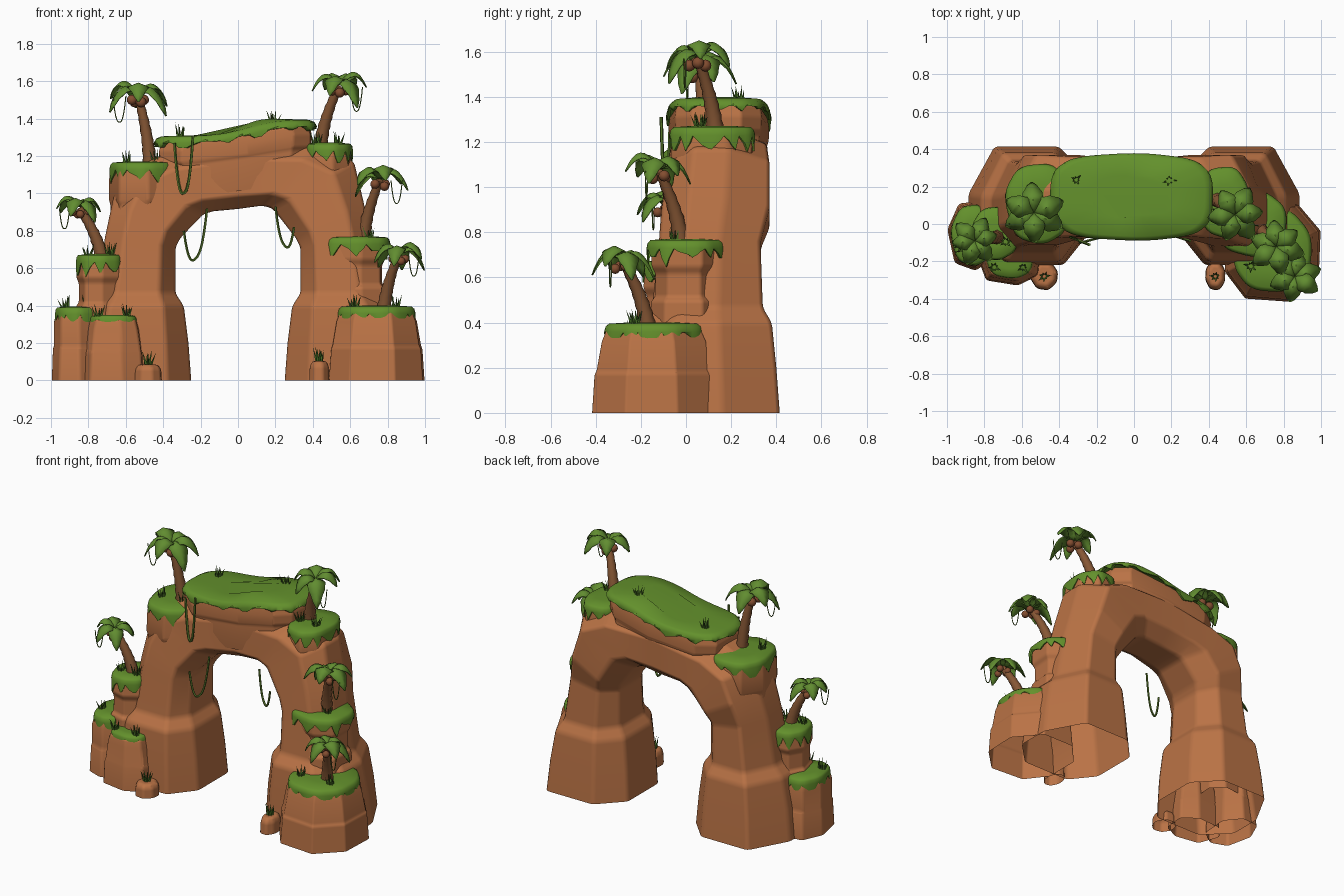
import bpy, bmesh, math, random
from mathutils import Vector

if "Cube" in bpy.data.objects:
    bpy.data.objects.remove(bpy.data.objects["Cube"])

random.seed(4)


def mat(name, c):
    m = bpy.data.materials.new(name)
    m.diffuse_color = (*c, 1)
    m.use_nodes = True
    m.node_tree.nodes["Principled BSDF"].inputs["Base Color"].default_value = m.diffuse_color
    return m


ROCK = mat("orange_rock", (0.49, 0.17, 0.06))
GRASS = mat("grass_green", (0.125, 0.28, 0.025))
LEAF = mat("leaf_green", (0.12, 0.265, 0.03))
BLADE = mat("dark_blade_green", (0.06, 0.15, 0.018))
VINE = mat("vine_green", (0.10, 0.19, 0.025))
BARK = mat("bark_brown", (0.24, 0.095, 0.035))
NUT = mat("coconut_brown", (0.23, 0.075, 0.03))


def make(name, verts, faces, material, bevel=0.0, angle=45):
    me = bpy.data.meshes.new(name)
    me.from_pydata([tuple(v) for v in verts], [], faces)
    bm = bmesh.new()
    bm.from_mesh(me)
    bmesh.ops.recalc_face_normals(bm, faces=bm.faces)
    bm.to_mesh(me)
    bm.free()
    me.materials.append(material)
    ob = bpy.data.objects.new(name, me)
    bpy.context.collection.objects.link(ob)
    if bevel:
        me.polygons.foreach_set("use_smooth", [True] * len(me.polygons))
        b = ob.modifiers.new("soft_edges", "BEVEL")
        b.width, b.segments, b.harden_normals = bevel, 2, True
        b.limit_method, b.angle_limit = "ANGLE", 0.3
    else:
        bpy.ops.object.select_all(action="DESELECT")
        bpy.context.view_layer.objects.active = ob
        ob.select_set(True)
        bpy.ops.object.shade_smooth_by_angle(angle=math.radians(angle))
    return ob


def loft(rings, cap_end=True):
    n = len(rings[0])
    faces = [(k * n + i, k * n + (i + 1) % n, (k + 1) * n + (i + 1) % n, (k + 1) * n + i)
             for k in range(len(rings) - 1) for i in range(n)]
    if cap_end:
        faces.append(tuple(range((len(rings) - 1) * n, len(rings) * n)))
    return [v for r in rings for v in r], faces


def footprint(cx, cy, rx, ry, n=7, turn=0.3, square=1.0):
    # n-sided outline stretched to fill its box
    p = []
    for k in range(n):
        a = turn + 2 * math.pi * k / n + random.uniform(-.08, .08)
        p.append([math.copysign(abs(f(a)) ** square, f(a)) for f in (math.cos, math.sin)])
    mx, my = (max(abs(q[i]) for q in p) for i in (0, 1))
    return [(cx + rx * x / mx, cy + ry * y / my) for x, y in p]


def rock(name, outline, c, levels, lift=lambda x: 0):
    # stacked layers of one footprint, open underneath
    rings = []
    for z, s in levels:
        ring = []
        for x, y in outline:
            j = s * random.uniform(0.985, 1.0)
            px = c[0] + (x - c[0]) * j
            ring.append((px, c[1] + (y - c[1]) * j, z + lift(px)))
        rings.append(ring)
    make(name, *loft(rings), ROCK, bevel=0.018)


def grass(name, outline, c, z, drip, grow, lift=lambda x: 0):
    # rounded turf cap with a pointed dripping hem
    pts = outline
    for _ in range(3):
        pts = [(a[0] * (1 - t) + b[0] * t, a[1] * (1 - t) + b[1] * t)
               for a, b in zip(pts, pts[1:] + pts[:1]) for t in (0.2, 0.8)]
    drops = []
    while len(drops) < len(pts):
        w, d = random.choice((4, 5, 6, 7)), random.uniform(0.45, 1) * drip
        drops += [drip * 0.32 + d * 0.68 * (1 - abs(2 * k / w - 1)) for k in range(w)]
    rings = []
    for s, dz, hem in ((.97, 0, 1), (1.02, 0, 1), (1.03, -.035, 0), (1, -.012, 0), (.93, 0, 0), (.5, .006, 0)):
        rings.append([(c[0] + (x - c[0]) * s * grow, c[1] + (y - c[1]) * s * grow,
                       z + lift(x) + (-drops[k] if hem else dz)) for k, (x, y) in enumerate(pts)])
    make(name, *loft(rings), GRASS, angle=60)


def tube(name, pts, radii, material, n=6):
    rings = []
    for i, p in enumerate(pts):
        d = (pts[min(i + 1, len(pts) - 1)] - pts[max(i - 1, 0)]).normalized()
        u = d.cross(Vector((0.1, 1, 0.05))).normalized()
        v = d.cross(u)
        rings.append([p + radii[i] * (u * math.cos(a) + v * math.sin(a))
                      for a in (2 * math.pi * k / n for k in range(n))])
    make(name, *loft(rings), material)


def vine(name, a, b, sag, r=0.006):
    a, b = Vector(a), Vector(b)
    pts = [a.lerp(b, k / 14) - Vector((0, 0, sag * (1 - abs(k / 7 - 1) ** 2.6))) for k in range(15)]
    tube(name, pts, [r] * 15, VINE, 5)


def palm(name, base, top, size, turn):
    b, t = Vector(base), Vector(top)
    mid = b.lerp(t, 0.2)
    mid.z = (b.z + t.z) / 2
    us = [k / 14 for k in range(15)]
    tube(name + "_trunk", [b * (1 - u) ** 2 + mid * 2 * u * (1 - u) + t * u * u for u in us],
         [(0.037 - 0.017 * u) * (1.08 if k % 2 else 0.97) for k, u in enumerate(us)], BARK, 8)
    # broad folded fronds
    verts, faces = [], []
    for f in range(6):
        a = turn + f * math.pi / 3 + random.uniform(-.12, .12)
        L, up = size * random.uniform(.92, 1.08), random.uniform(1.05, 1.7)
        d, s = Vector((math.cos(a), math.sin(a), 0)), Vector((-math.sin(a), math.cos(a), 0))
        o = len(verts)
        for k in range(9):
            u = k / 8
            w = L * 0.33 * math.sin(math.pi * (u ** 0.8 * 0.96 + .03)) ** 0.75 * (1 if k % 2 else .92)
            c = t + d * L * u * (1.04 - .14 * u) + Vector((0, 0, 0.015 + L * (up * u - 1.75 * u * u)))
            for q in (-1, 0, 1):
                verts.append(c + s * w * q - Vector((0, 0, abs(q) * w * 0.4)))
        faces += [(o + 3 * k + q, o + 3 * k + q + 1, o + 3 * k + q + 4, o + 3 * k + q + 3)
                  for k in range(8) for q in (0, 1)]
    make(name + "_fronds", verts, faces, LEAF, angle=40).modifiers.new("thickness", "SOLIDIFY").thickness = 0.006
    # coconuts and a thin creeper under the crown
    for k in range(4):
        a = turn + k * math.pi / 2
        bpy.ops.mesh.primitive_uv_sphere_add(segments=12, ring_count=8, radius=size * 0.15,
            location=t + Vector((.036 * math.cos(a), .036 * math.sin(a), -.02 - .012 * (k % 2))))
        ob = bpy.context.object
        ob.name = name + "_coconut"
        ob.data.materials.append(NUT)
        bpy.ops.object.shade_smooth()
    side = size if t.x > 0 else -size
    vine(name + "_vine", t + Vector((side * .35, -.05, 0)), t + Vector((side * .72, -.06, 0)), size * .75, 0.003)


def tuft(x, y, z):
    verts, faces = [], []
    for k in range(7):
        a, h, lean = k * 0.9 + x * 9, random.uniform(.045, .075), random.uniform(.015, .045)
        o, d = len(verts), Vector((math.cos(a), math.sin(a), 0))
        root = Vector((x, y, z - .01)) + d * .012
        verts += [root + .009 * Vector((math.cos(a + j * 2.1), math.sin(a + j * 2.1), 0)) for j in range(3)]
        verts.append(Vector((x, y, z + h)) + d * lean)
        faces += [(o, o + 1, o + 3), (o + 1, o + 2, o + 3), (o + 2, o, o + 3)]
    make("grass_tuft", verts, faces, BLADE, angle=20)


# main arch: left half sections (inner x, inner z, outer x, outer z, front y, back y), mirrored
half = [(-.25, 0, -.885, 0, -.22, .415), (-.265, .2, -.86, .2, -.215, .40), (-.29, .40, -.82, .40, -.20, .38),
        (-.335, .465, -.76, .465, -.15, .34), (-.335, .71, -.71, .77, -.12, .33), (-.31, .76, -.67, .96, -.11, .37),
        (-.185, .89, -.62, 1.11, -.08, .37), (-.13, .905, -.42, 1.2, -.07, .36)]
right = []
for xi, zi, xo, zo, y0, y1 in reversed(half):
    right.append((-xi, zi + .03 * (zi > .8), -xo, zo + .06 * (zo > 1), y0, y1))
stations = half + [(0, .917, 0, 1.27, -.045, .36)] + right
octagon = ((0, .25), (0, .75), (.24, 1), (.78, 1), (1, .6), (1, .25), (.75, 0), (.2, 0))
make("arch_rock", *loft([[(xi + (xo - xi) * s, y0 + (y1 - y0) * t, zi + (zo - zi) * s) for s, t in octagon]
                         for xi, zi, xo, zo, y0, y1 in stations], cap_end=False), ROCK, bevel=0.02)


# bridge deck, higher on the right
def rise(x):
    return 0.045 * math.tanh(x * 6 - 0.3)


mid = (-.015, .145)
deck = footprint(*mid, .415, .225, 10, .31, .6)
rock("bridge_rock", deck, mid, [(1.02, .9), (1.11, .95), (1.19, .95), (1.21, .99), (1.27, 1), (1.32, .96)], rise)
grass("bridge_grass", deck, mid, 1.35, 0.075, 1.03, rise)

# stepped outcrops: centre, half sizes, foot height, top height, top scale, turf scale
ledges = {
    "left_shoulder": (-.51, .11, .185, .22, .78, 1.165, .95, 1.0),
    "right_shoulder": (.48, .12, .135, .19, .9, 1.265, .95, 1.04),
    "left_back_mound": (-.86, -.06, .14, .19, 0, .39, .82, .88),
    "left_tower": (-.74, -.05, .135, .15, .2, .67, .88, .98),
    "left_front_mound": (-.665, -.19, .18, .14, 0, .345, .74, .74),
    "right_mound": (.74, -.14, .26, .28, 0, .395, .75, .79),
    "right_tower": (.63, 0, .18, .165, .3, .765, .95, 1.1),
}
for name, (cx, cy, rx, ry, z0, z1, top, turf) in ledges.items():
    outline = footprint(cx, cy, rx, ry, 8 if rx > .2 else 7, .35, .85)
    h = z1 - z0
    if "tower" in name:  # pinched waist below an overhanging ledge
        prof = ((0, 1), (.42, .97), (.46, .85), (.68, .84), (.75, .95), (.95, top))
    elif "mound" in name:  # tapering drum
        prof = ((0, 1), (.43, .95), (.47, .92), (.8, top + .09), (.95, top))
    else:
        prof = ((0, .97), (.4, .95), (.48, 1), (.75, 1), (.94, top))
    rock(name + "_rock", outline, (cx, cy), [(z0 + h * u, s) for u, s in prof])
    grass(name + "_grass", outline, (cx, cy), z1, .12, turf)
    for side in (-.45, .4):
        tuft(cx + rx * side, cy - ry * .3, z1)

# foot stones
for x, w, h in ((-.48, .075, .09), (.435, .055, .11)):
    rock("foot_stone", footprint(x, -.275, w, .08, 8), (x, -.275), [(0, 1), (h * .7, .95), (h * .95, .7)])
    tuft(x, -.28, h)
for x in (-.31, .19):
    tuft(x, .235, 1.35 + rise(x))

# palms
palm("left_low_palm", (-.73, -.07, .66), (-.85, -.09, .92), .145, .2)
palm("left_high_palm", (-.47, .08, 1.15), (-.535, .06, 1.52), .185, .5)
palm("right_high_palm", (.44, .13, 1.25), (.54, .05, 1.57), .175, .1)
palm("right_mid_palm", (.67, -.02, .75), (.76, -.12, 1.07), .165, .7)
palm("right_low_palm", (.78, -.17, .38), (.86, -.28, .67), .15, .35)

# hanging vines
vine("bridge_vine", (-.34, -.07, 1.27), (-.24, -.11, 1.31), .29, .008)
vine("left_arch_vine", (-.29, -.10, .80), (-.165, -.07, .92), .21, .007)
vine("right_arch_vine", (.20, -.06, .93), (.30, -.09, .82), .155, .007)
